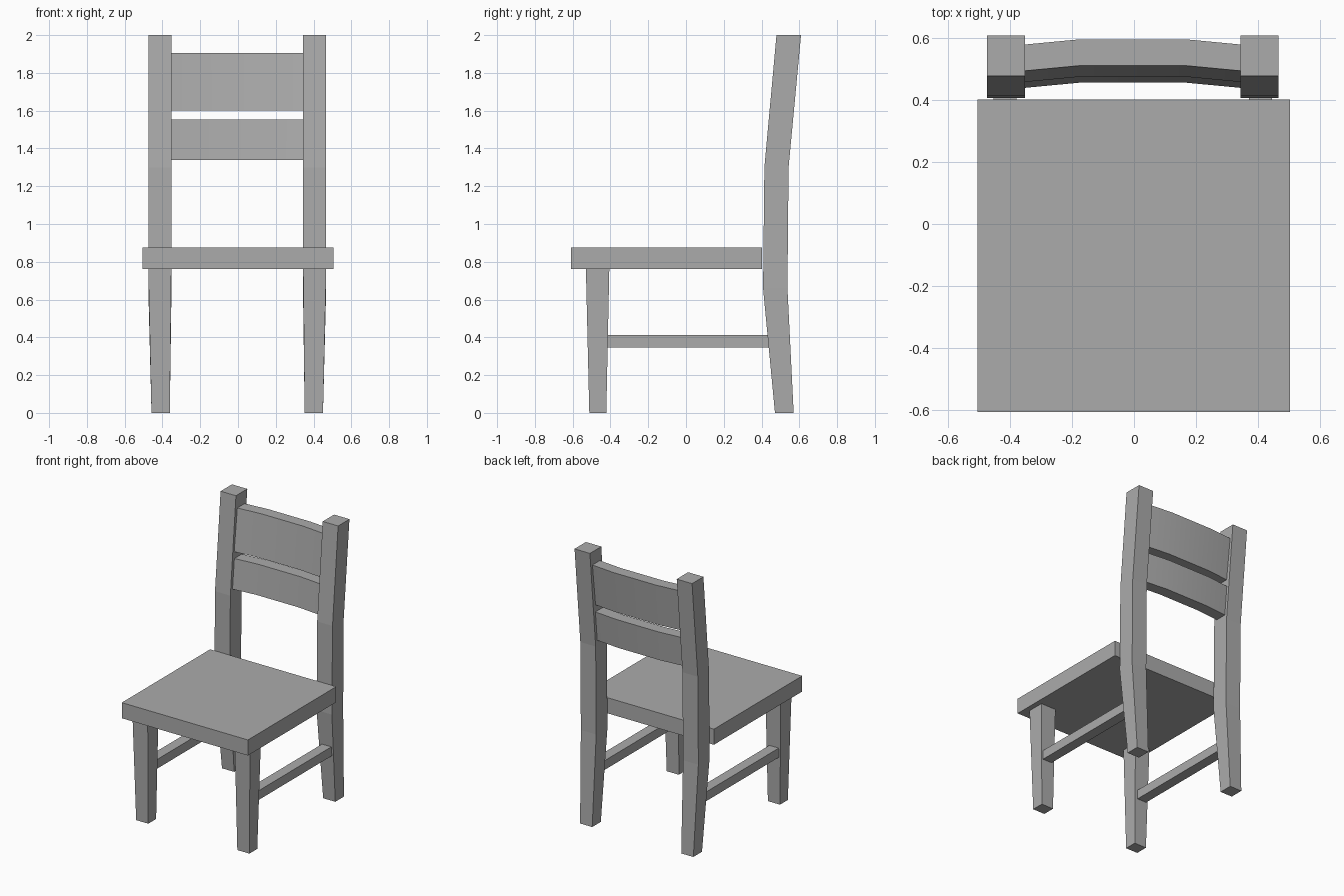
import bpy
import bmesh

cube = bpy.data.objects.get("Cube")
if cube:
    bpy.data.objects.remove(cube, do_unlink=True)

TONE = (0.41, 0.41, 0.41, 1)
grey = bpy.data.materials.new("mid_grey")
grey.use_nodes = True
grey.diffuse_color = TONE
grey.node_tree.nodes["Principled BSDF"].inputs["Base Color"].default_value = TONE

CENTRE = -0.004  # mirror line of the frame


def loft(name, rings):
    """Solid skinned through a list of four-cornered rings, capped at both ends."""
    bm = bmesh.new()
    loops = [[bm.verts.new(p) for p in ring] for ring in rings]
    for a, b in zip(loops, loops[1:]):
        for i in range(4):
            j = (i + 1) % 4
            bm.faces.new((a[i], a[j], b[j], b[i]))
    bm.faces.new(loops[0])
    bm.faces.new(loops[-1])
    bmesh.ops.recalc_face_normals(bm, faces=bm.faces)
    mesh = bpy.data.meshes.new(name)
    bm.to_mesh(mesh)
    bm.free()
    mesh.materials.append(grey)
    obj = bpy.data.objects.new(name, mesh)
    bpy.context.collection.objects.link(obj)
    return obj


def rect(x0, x1, y0, y1, z):
    return [(x0, y0, z), (x1, y0, z), (x1, y1, z), (x0, y1, z)]


def post(name, side, sections):
    """Upright from sections of (inner x, outer x, front y, back y, z)."""
    loft(name, [rect(CENTRE + side * a, CENTRE + side * b, y0, y1, z)
                for a, b, y0, y1, z in sections])


# Seat slab
loft("seat", [rect(-0.506, 0.505, -0.608, 0.403, z) for z in (0.762, 0.875)])

# Legs and side stretchers, mirrored
for label, side in (("left", 1), ("right", -1)):
    post("front_leg_" + label, side, [
        (0.357, 0.454, -0.512, -0.422, 0),
        (0.349, 0.471, -0.530, -0.406, 0.765)])
    post("back_post_" + label, side, [
        (0.357, 0.454, 0.471, 0.570, 0),
        (0.348, 0.471, 0.408, 0.537, 0.66),
        (0.348, 0.471, 0.415, 0.543, 1.3),
        (0.348, 0.471, 0.479, 0.609, 2.0)])
    post("stretcher_" + label, side, [
        (0.375, 0.450, -0.45, 0.46, 0.345),
        (0.375, 0.450, -0.45, 0.46, 0.412)])


def rail(name, bottom, top, bottom_y, top_y):
    """Bowed back rail with a leaning front face."""
    thick = 0.085
    rings = []
    for x, bow in ((-0.36, -0.018), (-0.17, 0), (0.17, 0), (0.36, -0.018)):
        rings.append([(CENTRE + x, y + bow, z) for y, z in (
            (bottom_y, bottom), (bottom_y + thick, bottom),
            (top_y + thick, top), (top_y, top))])
    mesh = loft(name, rings).data
    mesh.shade_smooth()
    mesh.set_sharp_from_angle(angle=0.5)


# Curved back rails, leaning with the posts
rail("upper_back_rail", 1.602, 1.905, 0.476, 0.512)
rail("lower_back_rail", 1.338, 1.552, 0.457, 0.478)
